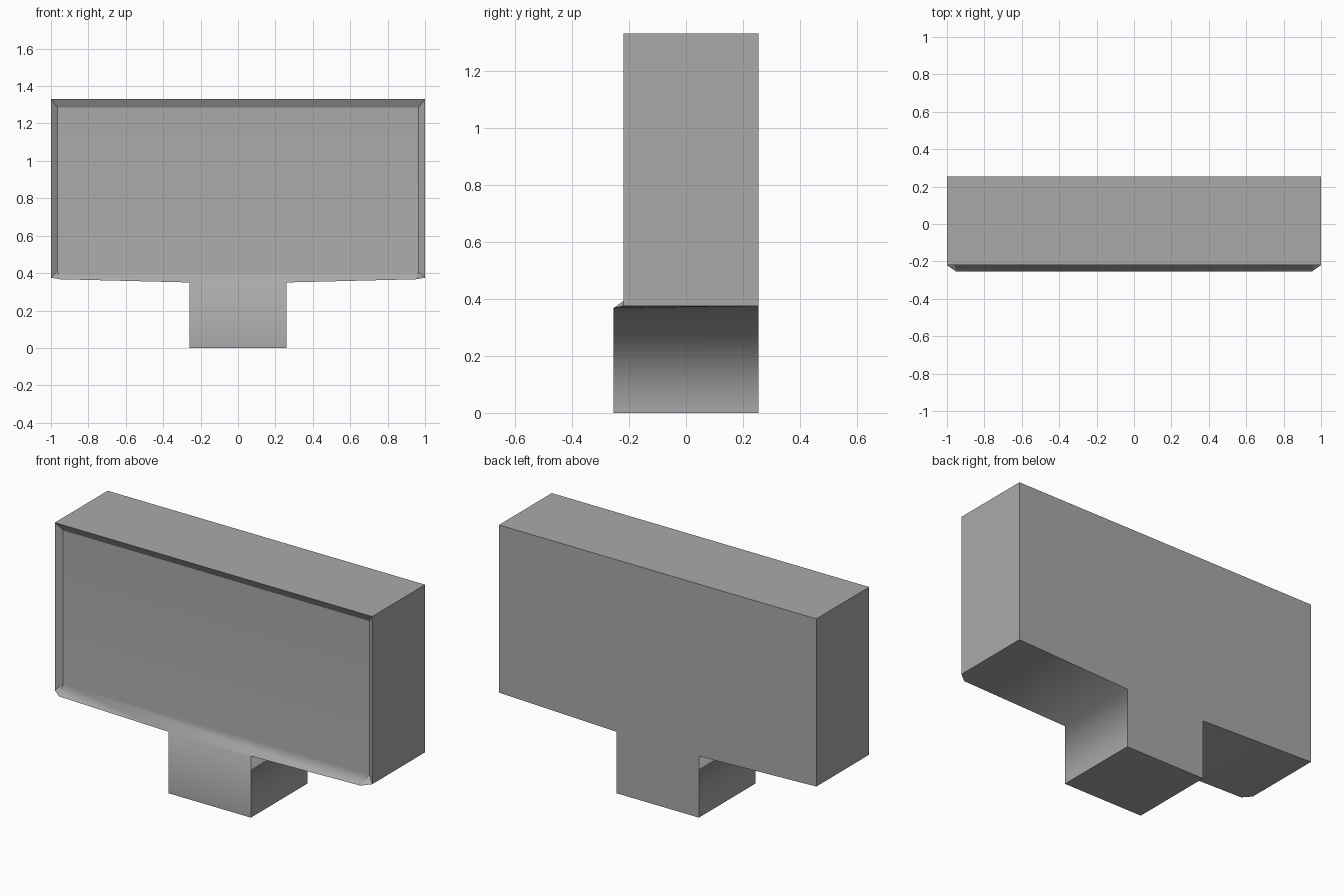
import bpy
import bmesh

default = bpy.data.objects.get("Cube")
if default:
    bpy.data.objects.remove(default, do_unlink=True)

# Single grey finish
grey = bpy.data.materials.new("plain grey")
grey.use_nodes = True
colour = (0.4, 0.4, 0.4, 1)
grey.diffuse_color = colour
grey.node_tree.nodes["Principled BSDF"].inputs["Base Color"].default_value = colour

BACK, FRAME, LIP, SCREEN = 0.255, -0.22, -0.255, -0.195   # depths
TOP, EAVE, NECK = 1.33, 0.375, 0.35                       # heights
STEM = 0.26                                               # stem half width

bm = bmesh.new()


def pair(x, y, z):
    """Mirrored vertices: left (+x), then right (-x)."""
    return [bm.verts.new((s * x, y, z)) for s in (1, -1)]


# Rear outline
foot_b = pair(STEM, BACK, 0)
neck_b = pair(STEM, BACK, NECK)
eave_b = pair(1, BACK, EAVE)
top_b = pair(1, BACK, TOP)
# Front outline with the projecting lower lip
foot_f = pair(STEM, LIP, 0)
neck_f = pair(STEM, LIP, NECK)
lip_f = pair(0.95, LIP, 0.367)
eave_f = pair(1, FRAME, EAVE)
top_f = pair(1, FRAME, TOP)
# Recessed screen corners
low_s = pair(0.965, SCREEN, 0.41)
high_s = pair(0.965, SCREEN, 1.285)


def across(*pairs):
    """Face spanning both halves."""
    bm.faces.new([p[0] for p in pairs] + [p[1] for p in reversed(pairs)])


# Body and stem shell
across(foot_b, neck_b, eave_b, top_b)
across(top_b, top_f)
across(foot_b, foot_f)
across(foot_f, neck_f)
# Lip, screen and upper bevel
across(neck_f, lip_f, low_s)
across(low_s, high_s)
across(high_s, top_f)
# Mirrored sides, undersides, stem sides and frame bevels
for i in (0, 1):
    for loop in ((eave_b, top_b, top_f, eave_f),
                 (neck_b, eave_b, eave_f, lip_f, neck_f),
                 (foot_b, neck_b, neck_f, foot_f),
                 (eave_f, top_f, high_s, low_s),
                 (eave_f, low_s, lip_f)):
        bm.faces.new([p[i] for p in loop])
bmesh.ops.recalc_face_normals(bm, faces=bm.faces[:])

# Soft shading only at the stem joints and along the lip
soft = [{neck_b[i], neck_f[i]} for i in (0, 1)]
soft += [set(neck_f), set(low_s)]
for face in bm.faces:
    face.smooth = True
for edge in bm.edges:
    edge.smooth = set(edge.verts) in soft

mesh = bpy.data.meshes.new("screen_body_with_stem")
bm.to_mesh(mesh)
bm.free()
mesh.materials.append(grey)
body = bpy.data.objects.new("screen_body_with_stem", mesh)
bpy.context.collection.objects.link(body)

# Large faces keep flat-looking shading
weighted = body.modifiers.new("Weighted normals", "WEIGHTED_NORMAL")
weighted.keep_sharp = True
